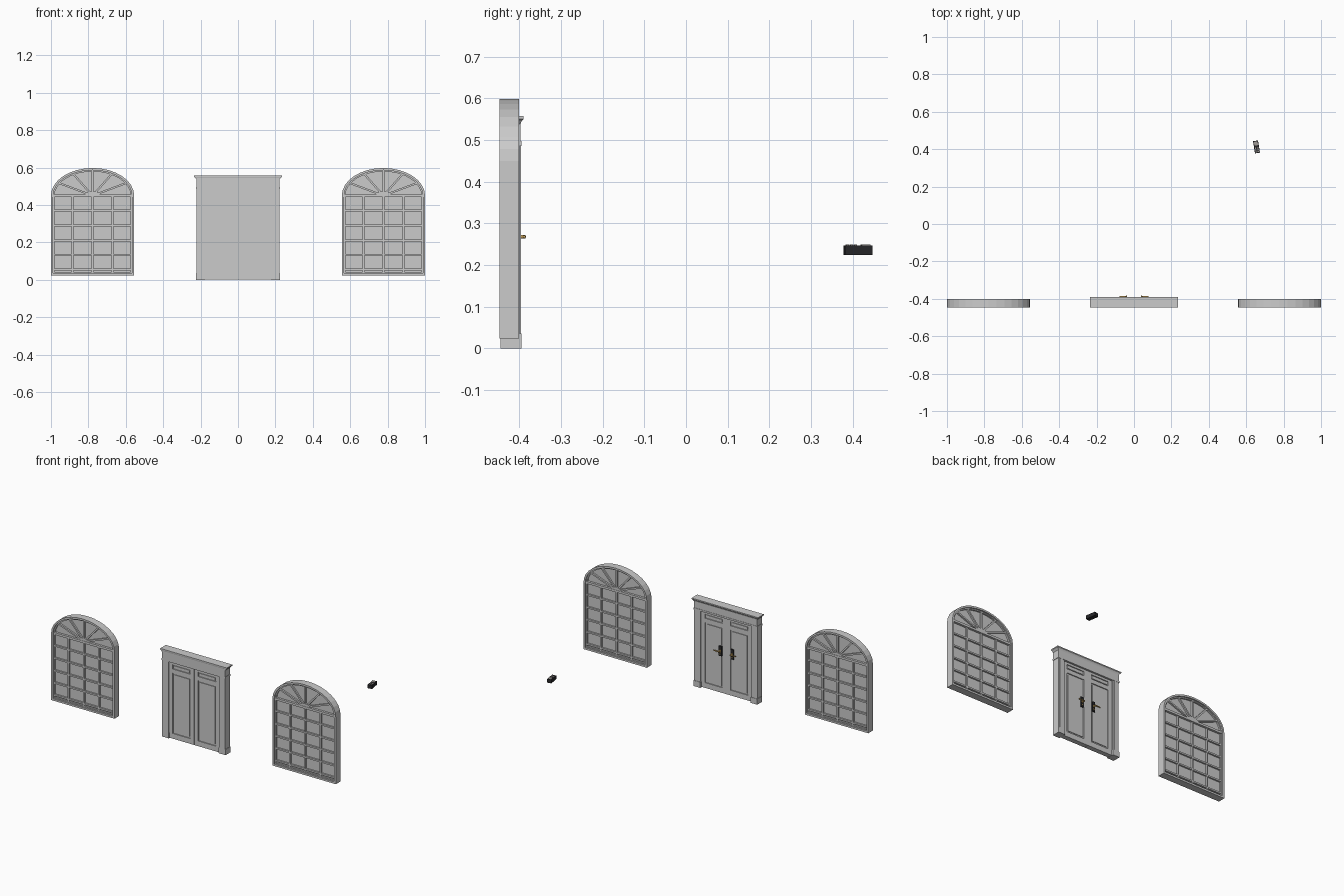
import bpy, bmesh, math
from mathutils import Matrix, Vector

if "Cube" in bpy.data.objects:
    bpy.data.objects.remove(bpy.data.objects["Cube"])


def material(name, rgb):
    m = bpy.data.materials.new(name)
    m.diffuse_color = (*rgb, 1)
    m.use_nodes = True
    m.node_tree.nodes["Principled BSDF"].inputs["Base Color"].default_value = m.diffuse_color
    return m


BLACK = material("black", (0.02, 0.02, 0.022))
BRASS = material("brass", (0.62, 0.4, 0.12))
GREY = material("button_grey", (0.35, 0.33, 0.31))


def finish(name, bm, mat=None):
    bmesh.ops.recalc_face_normals(bm, faces=bm.faces)
    me = bpy.data.meshes.new(name)
    bm.to_mesh(me)
    bm.free()
    ob = bpy.data.objects.new(name, me)
    bpy.context.collection.objects.link(ob)
    if mat:
        me.materials.append(mat)
    return ob


def add_box(bm, x0, x1, y0, y1, z0, z1):
    m = Matrix.Translation(((x0 + x1) / 2, (y0 + y1) / 2, (z0 + z1) / 2))
    m = m @ Matrix.Diagonal((x1 - x0, y1 - y0, z1 - z0, 1))
    bmesh.ops.create_cube(bm, size=1, matrix=m)


def boxes(name, items, mat=None):
    bm = bmesh.new()
    for it in items:
        add_box(bm, *it)
    return finish(name, bm, mat)


def prism(bm, pts, y0, y1):
    """Extrude an x-z outline along y."""
    a = [bm.verts.new((x, y0, z)) for x, z in pts]
    b = [bm.verts.new((x, y1, z)) for x, z in pts]
    bm.faces.new(a)
    bm.faces.new(b)
    for i in range(len(a)):
        j = (i + 1) % len(a)
        bm.faces.new((a[i], a[j], b[j], b[i]))


def ring(bm, outer, inner, y0, y1):
    """Extrude the band between two matching x-z outlines."""
    loops = [[bm.verts.new((x, y, z)) for x, z in p]
             for p, y in ((outer, y0), (outer, y1), (inner, y1), (inner, y0))]
    n = len(outer)
    for k in range(4):
        a, b = loops[k], loops[(k + 1) % 4]
        for i in range(n):
            j = (i + 1) % n
            bm.faces.new((a[i], a[j], b[j], b[i]))


# Arched windows
SPRING, RISE, HALF, SILL = 0.45, 0.148, 0.2225, 0.024


def arch(cx, inset, n=16):
    pts = [(cx - HALF + inset, SILL + inset), (cx + HALF - inset, SILL + inset)]
    for i in range(n + 1):
        t = math.pi * i / n
        pts.append((cx + (HALF - inset) * math.cos(t), SPRING + (RISE - inset) * math.sin(t)))
    return pts


def window(side, cx):
    # frame with a stepped inner bead
    bm = bmesh.new()
    ring(bm, arch(cx, 0), arch(cx, 0.012), -0.447, -0.400)
    ring(bm, arch(cx, 0.011), arch(cx, 0.019), -0.438, -0.409)
    finish(side + "_window_frame", bm)
    # pane
    bm = bmesh.new()
    prism(bm, arch(cx, 0.010), -0.428, -0.419)
    finish(side + "_window_pane", bm)
    # grid bars and transom
    y0, y1, w = -0.438, -0.409, 0.005
    items = [(cx + d - w, cx + d + w, y0, y1, SILL + 0.01, SPRING) for d in (-0.107, 0, 0.107)]
    items += [(cx - HALF + 0.01, cx + HALF - 0.01, y0 - 0.0005, y1 + 0.0005, z - w, z + w)
              for z in (0.056, 0.134, 0.211, 0.29, 0.37)]
    items.append((cx - HALF + 0.01, cx + HALF - 0.01, -0.442, -0.405, SPRING - 0.008, SPRING + 0.006))
    boxes(side + "_window_bars", items)
    # fan spokes and hub
    bm = bmesh.new()
    for k in range(1, 6):
        t = math.pi * k / 6
        tip = Vector(((HALF - 0.01) * math.cos(t), (RISE - 0.01) * math.sin(t)))
        d = tip.normalized()
        s = Vector((-d.y, d.x)) * 0.005
        p = d * 0.015
        prism(bm, [(cx + v.x, SPRING + v.y) for v in (p + s, p - s, tip - s, tip + s)], y0, y1)
    prism(bm, [(cx + 0.042 * math.cos(math.pi * i / 8), SPRING + 0.024 * math.sin(math.pi * i / 8))
               for i in range(9)], -0.440, -0.407)
    finish(side + "_window_fan", bm)


window("left", -0.7775)
window("right", 0.7775)

# Door surround: jambs, lintel, back mouldings, cornice
surround = []
for s in (-1, 1):
    a, b = sorted((s * 0.178, s * 0.222))
    surround.append((a, b, -0.445, -0.399, 0, 0.49))
    surround.append((a - 0.002, b + 0.002, -0.445, -0.394, 0, 0.036))
    c, d = sorted((s * 0.187, s * 0.213))
    surround.append((c, d, -0.402, -0.396, 0.036, 0.49))
surround.append((-0.222, 0.222, -0.445, -0.397, 0.49, 0.545))
surround.append((-0.225, 0.225, -0.445, -0.395, 0.486, 0.497))
boxes("door_surround", surround)

bm = bmesh.new()
rows = [(0.222, 0.538, -0.446, -0.397), (0.228, 0.545, -0.446, -0.394),
        (0.234, 0.550, -0.447, -0.390), (0.234, 0.557, -0.447, -0.390)]
prev = None
for hx, z, f, b in rows:
    cur = [bm.verts.new(p) for p in ((-hx, f, z), (hx, f, z), (hx, b, z), (-hx, b, z))]
    if prev:
        for i in range(4):
            bm.faces.new((prev[i], prev[(i + 1) % 4], cur[(i + 1) % 4], cur[i]))
    else:
        bm.faces.new(cur)
    prev = cur
bm.faces.new(prev)
finish("door_cornice", bm)


# Door leaves: core, raised stiles and rails around two panels
def leaf(name, s):
    def bx(xa, xb, z0, z1, grow=0.0):
        a, b = sorted((s * xa, s * xb))
        return (a, b, -0.432 - grow, -0.413 + grow, z0, z1)
    g = 0.006
    boxes(name, [bx(0.001, 0.179, 0.002, 0.491),
                 bx(0.001, 0.027, 0.002, 0.491, g), bx(0.152, 0.179, 0.002, 0.491, g),
                 bx(0.027, 0.152, 0.002, 0.035, g), bx(0.027, 0.152, 0.418, 0.444, g),
                 bx(0.027, 0.152, 0.472, 0.491, g),
                 bx(0.036, 0.143, 0.044, 0.409, 0.004), bx(0.034, 0.145, 0.450, 0.466, 0.004)])


# Handles on the back: plate, stem, lever
def cylinder(bm, p, q, r):
    p, q = Vector(p), Vector(q)
    rot = (q - p).to_track_quat('Z', 'Y').to_matrix().to_4x4()
    bmesh.ops.create_cone(bm, cap_ends=True, segments=12, radius1=r, radius2=r,
                          depth=(q - p).length, matrix=Matrix.Translation((p + q) / 2) @ rot)


def handle(side, s):
    x = s * 0.042
    boxes(side + "_handle_plate", [(x - 0.010, x + 0.010, -0.412, -0.402, 0.235, 0.298)], BLACK)
    bm = bmesh.new()
    cylinder(bm, (x, -0.404, 0.268), (x, -0.385, 0.268), 0.004)
    cylinder(bm, (x, -0.404, 0.268), (x, -0.397, 0.268), 0.008)
    cylinder(bm, (x - s * 0.004, -0.387, 0.268), (s * 0.077, -0.388, 0.268), 0.0035)
    cylinder(bm, (x, -0.404, 0.248), (x, -0.400, 0.248), 0.004)
    finish(side + "_handle_lever", bm, BRASS)


for side, s in (("left", -1), ("right", 1)):
    leaf(side + "_door_leaf", s)
    handle(side, s)

# Small handheld box lying apart from the wall, turned slightly
place = Matrix.Translation((0.655, 0.412, 0.237)) @ Matrix.Rotation(math.radians(9), 4, 'Z')
body = boxes("small_box_body", [(-0.0135, 0.0135, -0.033, 0.033, -0.0125, 0.0105)], BLACK)
lid = [(-0.010, 0.010, 0.008, 0.029, 0.010, 0.012)]
lid += [(x - 0.0035, x + 0.0035, y - 0.003, y + 0.003, 0.010, 0.012)
        for x in (-0.006, 0.006) for y in (-0.026, -0.016, -0.006)]
keys = boxes("small_box_keys", lid, GREY)
for ob in (body, keys):
    ob.matrix_world = place
